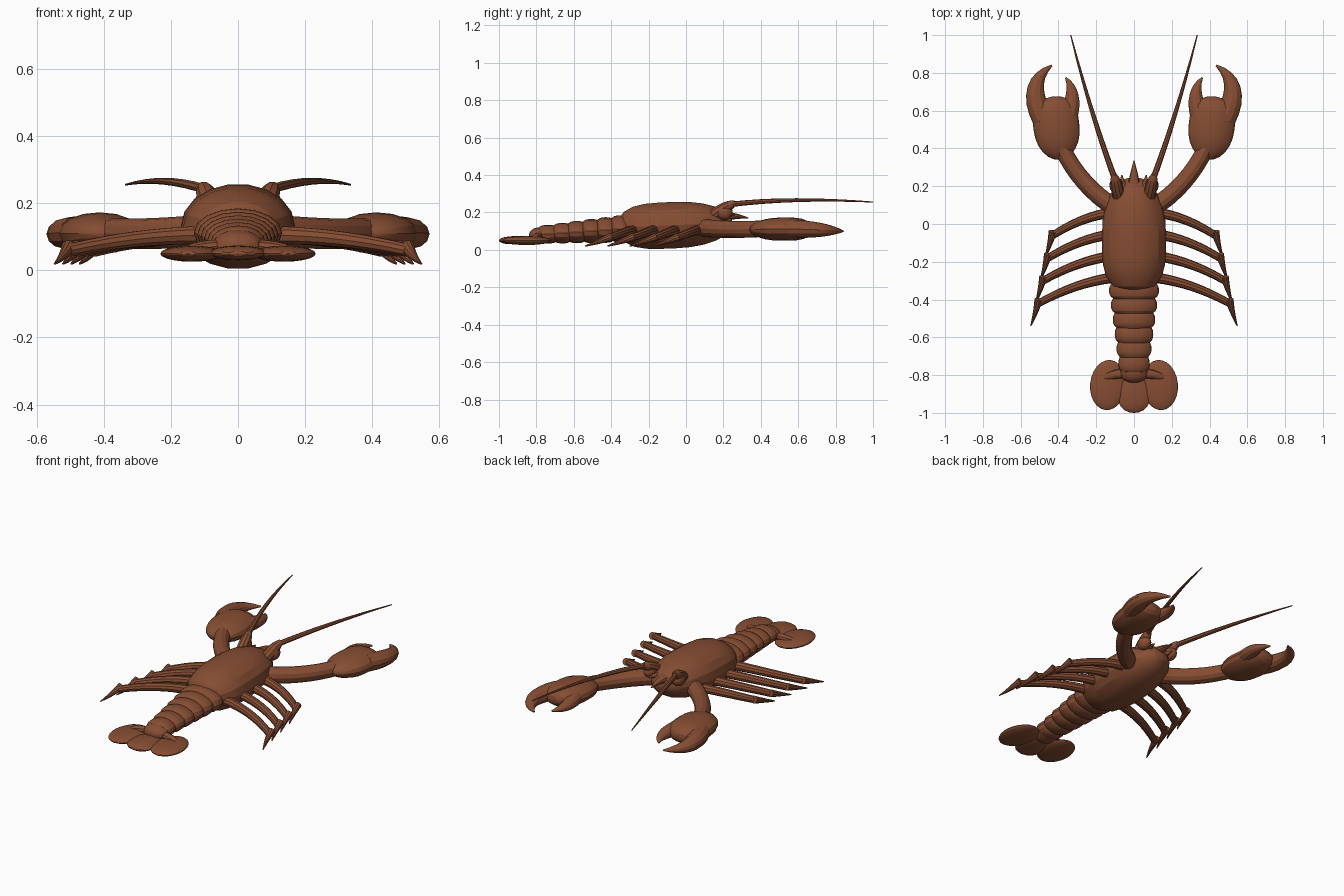
import bpy, bmesh, math
from mathutils import Vector

cube = bpy.data.objects.get("Cube")
if cube:
    bpy.data.objects.remove(cube, do_unlink=True)

shell = bpy.data.materials.new("shell_brown")
shell.use_nodes = True
shell.diffuse_color = (0.24, 0.075, 0.033, 1)
shell.node_tree.nodes["Principled BSDF"].inputs["Base Color"].default_value = shell.diffuse_color


def skin(name, centres, widths, heights, sides, mirror):
    """Join elliptical rings along a line of centres into one closed part."""
    bm = bmesh.new()
    rings = []
    last = len(centres) - 1
    for i, (centre, width, height) in enumerate(zip(centres, widths, heights)):
        along = (centres[min(i + 1, last)] - centres[max(i - 1, 0)]).normalized()
        across = along.cross(Vector((0, 0, 1))).normalized()
        upward = across.cross(along)
        angles = [math.tau * k / sides for k in range(sides)]
        rings.append([bm.verts.new(centre + across * width * math.cos(a)
                                   + upward * height * math.sin(a)) for a in angles])
    for lower, upper in zip(rings, rings[1:]):
        for k in range(sides):
            bm.faces.new((lower[k - 1], lower[k], upper[k], upper[k - 1]))
    bm.faces.new(rings[0])
    bm.faces.new(rings[-1])
    bmesh.ops.recalc_face_normals(bm, faces=bm.faces)

    mesh = bpy.data.meshes.new(name)
    bm.to_mesh(mesh)
    bm.free()
    mesh.materials.append(shell)
    part = bpy.data.objects.new(name, mesh)
    bpy.context.collection.objects.link(part)
    if mirror:
        part.modifiers.new("Mirror", 'MIRROR')
    bpy.ops.object.select_all(action='DESELECT')
    bpy.context.view_layer.objects.active = part
    part.select_set(True)
    bpy.ops.object.shade_smooth_by_angle(angle=math.radians(20))


def rounded(name, rear, front, width, height, rear_power=2, front_power=2,
            sides=16, mirror=False):
    """Egg-like body between two points; a higher power makes a blunter end."""
    rear, front = Vector(rear), Vector(front)
    steps = 12
    centres, swell = [], []
    for i in range(steps + 1):
        u = -math.cos(math.pi * i / steps)
        power = rear_power if u < 0 else front_power
        centres.append(rear.lerp(front, (u + 1) / 2))
        swell.append(max(0.02, math.sqrt(max(0, 1 - abs(u) ** power))))
    skin(name, centres, [width * s for s in swell], [height * s for s in swell], sides, mirror)


def limb(name, start, middle, end, thick, thin, power=1, flatten=1, sides=10, mirror=True):
    """Tapered tube that curves from start through middle to end."""
    start, middle, end = Vector(start), Vector(middle), Vector(end)
    pull = middle * 2 - (start + end) / 2
    steps = 8
    centres, radii = [], []
    for i in range(steps + 1):
        t = i / steps
        centres.append(start.lerp(pull, t).lerp(pull.lerp(end, t), t))
        radii.append(thick + (thin - thick) * t ** power)
    skin(name, centres, radii, [r * flatten for r in radii], sides, mirror)


# Carapace, pointed rostrum and the spines beside it
rounded("carapace", (0, -0.37, 0.12), (0, 0.25, 0.145), width=0.17, height=0.126,
        rear_power=4, front_power=2.2, sides=18)
limb("rostrum", (0, 0.18, 0.18), (0, 0.26, 0.18), (0, 0.335, 0.17),
     thick=0.04, thin=0.003, flatten=0.8, mirror=False)
limb("brow_spine", (0.05, 0.18, 0.18), (0.06, 0.22, 0.185), (0.065, 0.26, 0.185),
     thick=0.025, thin=0.003)

# Overlapping tail rings, narrowing to the rear
ring_count = 6
for i in range(ring_count):
    t = i / (ring_count - 1)
    y = -0.36 - 0.385 * t
    z = 0.112 - 0.028 * t
    rounded(f"tail_ring_{i + 1}", (0, y - 0.055, z), (0, y + 0.07, z),
            width=0.132 - 0.05 * t, height=0.073 - 0.023 * t, rear_power=3, front_power=3)
rounded("tail_tip", (0, -0.84, 0.07), (0, -0.7, 0.085), width=0.075, height=0.045, rear_power=3)

# Tail fan of a centre plate, side lobes and the stems that carry them
rounded("fan_centre", (0, -1, 0.05), (0, -0.79, 0.055), width=0.085, height=0.022, rear_power=3)
rounded("fan_lobe", (0.15, -0.985, 0.05), (0.125, -0.72, 0.05), width=0.095, height=0.024,
        sides=20, mirror=True)
limb("fan_stem", (0.02, -0.79, 0.07), (0.09, -0.795, 0.07), (0.165, -0.815, 0.06),
     thick=0.026, thin=0.012, power=4, flatten=0.8)

# Four walking legs on each side, each a long upper part and a sharp tip
for i in range(4):
    hip = Vector((0.12, 0.06 - 0.115 * i, 0.105))
    knee = Vector((0.43 + 0.025 * i, -0.06 - 0.12 * i, 0.06))
    foot = knee + Vector((0.042, -0.12, -0.04))
    rise = Vector((0, 0.02, 0.01))
    limb(f"upper_leg_{i + 1}", hip, hip.lerp(knee, 0.5) + rise, knee, thick=0.028, thin=0.02)
    limb(f"leg_tip_{i + 1}", knee + rise, knee.lerp(foot, 0.45), foot, thick=0.022, thin=0.003)

# Claw arm, palm and two curved fingers
limb("claw_arm", (0.09, 0.08, 0.12), (0.26, 0.22, 0.11), (0.385, 0.41, 0.113),
     thick=0.048, thin=0.044, sides=12)
rounded("claw_palm", (0.39, 0.34, 0.11), (0.43, 0.675, 0.112), width=0.122, height=0.062,
        front_power=4, mirror=True)
limb("claw_outer_finger", (0.48, 0.55, 0.113), (0.52, 0.72, 0.107), (0.435, 0.84, 0.1),
     thick=0.057, thin=0.005, power=2, flatten=0.85, sides=12)
limb("claw_inner_finger", (0.35, 0.56, 0.113), (0.328, 0.685, 0.107), (0.362, 0.775, 0.1),
     thick=0.048, thin=0.004, power=1.6, flatten=0.85, sides=12)

# Antenna sockets and long antennae
limb("antenna_socket", (0.08, 0.14, 0.18), (0.092, 0.2, 0.22), (0.106, 0.262, 0.252),
     thick=0.033, thin=0.014, power=4)
rounded("cheek_bump", (0.095, 0.16, 0.2), (0.095, 0.25, 0.2), width=0.035, height=0.04, mirror=True)
limb("antenna", (0.1, 0.235, 0.243), (0.22, 0.59, 0.266), (0.335, 1, 0.256),
     thick=0.016, thin=0.003, power=1.5, flatten=0.9, sides=8)
